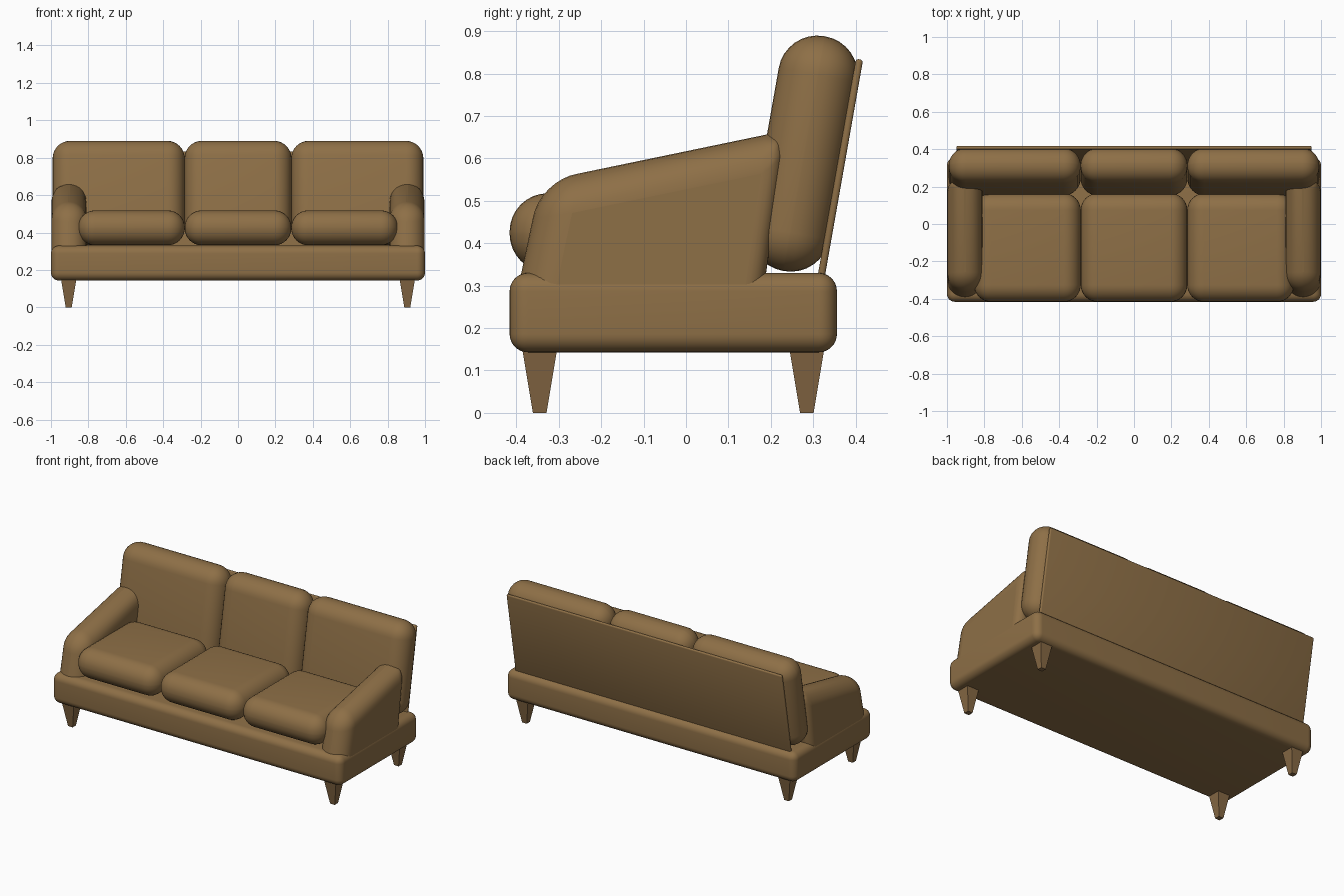
import bpy, bmesh, math
from mathutils import Matrix

if "Cube" in bpy.data.objects:
    bpy.data.objects.remove(bpy.data.objects["Cube"])


def material(name, color):
    m = bpy.data.materials.new(name)
    m.diffuse_color = color
    m.use_nodes = True
    m.node_tree.nodes["Principled BSDF"].inputs["Base Color"].default_value = m.diffuse_color
    return m


FABRIC = material("fabric", (0.27, 0.16, 0.062, 1))
WOOD = material("wood", (0.24, 0.14, 0.058, 1))


def finish(bm, name, mat):
    bmesh.ops.recalc_face_normals(bm, faces=bm.faces)
    me = bpy.data.meshes.new(name)
    bm.to_mesh(me)
    bm.free()
    ob = bpy.data.objects.new(name, me)
    bpy.context.collection.objects.link(ob)
    me.materials.append(mat)
    bpy.ops.object.select_all(action='DESELECT')
    ob.select_set(True)
    bpy.context.view_layer.objects.active = ob
    bpy.ops.object.shade_smooth_by_angle(angle=math.radians(35))
    return ob


def rounded_box(name, center, size, radius, segments=8, tilt=0.0):
    bm = bmesh.new()
    bmesh.ops.create_cube(bm, size=1, matrix=Matrix.Diagonal((*size, 1)))
    bmesh.ops.bevel(bm, geom=bm.edges[:], offset=radius, segments=segments,
                    profile=0.5, affect='EDGES')
    bm.transform(Matrix.Translation(center) @ Matrix.Rotation(-tilt, 4, 'X'))
    return finish(bm, name, FABRIC)


TILT = math.radians(10)

# Base frame
rounded_box("base", (0, -0.03, 0.2365), (2.0, 0.772, 0.187), 0.043)

# Three seat cushions and three back cushions
for label, s in (("left", -1), ("middle", 0), ("right", 1)):
    rounded_box("seat_cushion_" + label, (s * 0.57, -0.126, 0.425),
                (0.57, 0.58, 0.186), 0.09)
    width = 0.706 if s else 0.572
    rounded_box("back_cushion_" + label, (s * 0.638, 0.2785, 0.6115),
                (width, 0.188, 0.562), 0.0925, tilt=TILT)

# Thin leaning back panel
rounded_box("back_panel", (0, 0.363, 0.572), (1.9, 0.017, 0.532), 0.007, 3, TILT)


# Arms: sloping side profile, softly rounded, sharper at the back
def arm(name, side):
    profile = [(-0.399, 0.28), (-0.343, 0.546), (0.236, 0.666), (0.182, 0.28)]
    bm = bmesh.new()
    inner = [bm.verts.new((side * 0.811, y, z)) for y, z in profile]
    outer = [bm.verts.new((side * 0.997, y, z)) for y, z in profile]
    bm.faces.new(inner)
    bm.faces.new(outer[::-1])
    for i in range(4):
        j = (i + 1) % 4
        bm.faces.new((inner[i], outer[i], outer[j], inner[j]))
    layer = bm.edges.layers.float.new("bevel_weight_edge")
    for e in bm.edges:
        a, b = (v.co for v in e.verts)
        if max(a.z, b.z) < 0.3:
            e[layer] = 0.0
        elif min(a.y, b.y) > 0.1:
            e[layer] = 0.5
        else:
            e[layer] = 1.0
    ob = finish(bm, name, FABRIC)
    bev = ob.modifiers.new("round", 'BEVEL')
    bev.limit_method = 'WEIGHT'
    bev.width = 0.088
    bev.segments = 8
    # round first, then apply the edge smoothing
    ob.modifiers.move(len(ob.modifiers) - 1, 0)


arm("arm_left", -1)
arm("arm_right", 1)

# Four tapered square legs
for fb, y in (("front", -0.345), ("back", 0.285)):
    for lr, x in (("left", -0.905), ("right", 0.905)):
        bm = bmesh.new()
        bmesh.ops.create_cone(bm, cap_ends=True, segments=4, depth=0.15,
                              radius1=0.016 * math.sqrt(2),
                              radius2=0.041 * math.sqrt(2),
                              matrix=Matrix.Rotation(math.pi / 4, 4, 'Z'))
        bmesh.ops.translate(bm, verts=bm.verts, vec=(x, y, 0.075))
        finish(bm, fb + "_leg_" + lr, WOOD)
